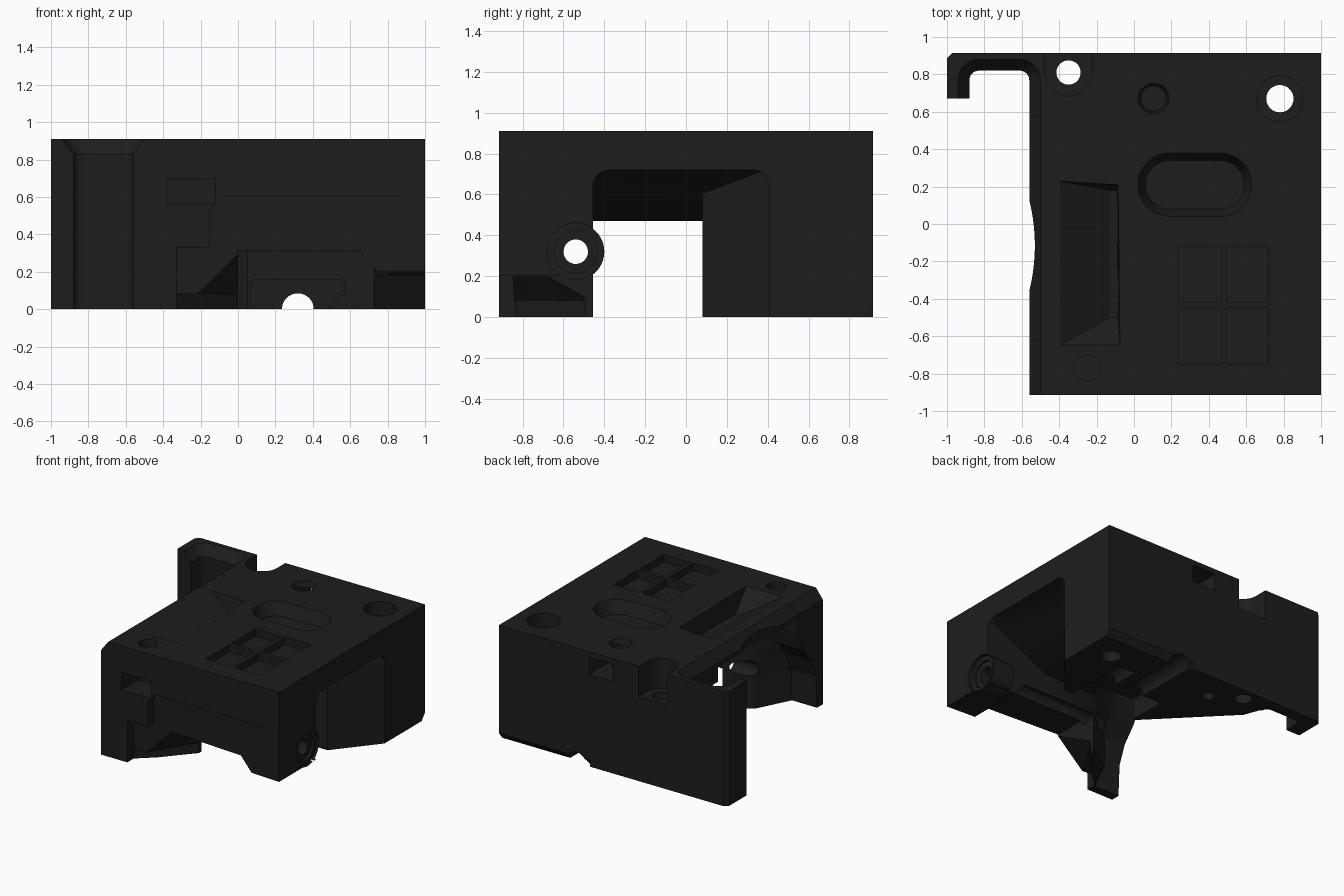
import bpy, bmesh, math

if "Cube" in bpy.data.objects:
    bpy.data.objects.remove(bpy.data.objects["Cube"])

black = bpy.data.materials.new("black_plastic")
black.diffuse_color = (0.0125, 0.0125, 0.0125, 1)
black.use_nodes = True
black.node_tree.nodes["Principled BSDF"].inputs["Base Color"].default_value = black.diffuse_color


def loft(name, a, b):
    """Solid between two matching loops of 3D points."""
    bm = bmesh.new()
    va = [bm.verts.new(p) for p in a]
    vb = [bm.verts.new(p) for p in b]
    n = len(a)
    bm.faces.new(va)
    bm.faces.new(vb)
    for i in range(n):
        j = (i + 1) % n
        bm.faces.new((va[i], va[j], vb[j], vb[i]))
    bmesh.ops.recalc_face_normals(bm, faces=bm.faces)
    me = bpy.data.meshes.new(name)
    bm.to_mesh(me)
    bm.free()
    me.materials.append(black)
    ob = bpy.data.objects.new(name, me)
    bpy.context.collection.objects.link(ob)
    return ob


def at(pts, v, axis='Z'):
    if axis == 'Z':
        return [(p, q, v) for p, q in pts]
    if axis == 'Y':
        return [(p, v, q) for p, q in pts]
    return [(v, p, q) for p, q in pts]


def prism(name, pts, lo, hi, axis='Z'):
    return loft(name, at(pts, lo, axis), at(pts, hi, axis))


def box(name, x0, x1, y0, y1, z0, z1):
    return prism(name, [(x0, y0), (x1, y0), (x1, y1), (x0, y1)], z0, z1)


def arc(p, q, r, a0, a1, n=12):
    ts = [math.radians(a0 + (a1 - a0) * i / n) for i in range(n + 1)]
    return [(p + r * math.cos(t), q + r * math.sin(t)) for t in ts]


def rod(name, p, q, r, lo, hi, axis='Z', n=40):
    return prism(name, arc(p, q, r, 0, 360, n)[:-1], lo, hi, axis)


def stadium(x0, x1, y0, y1):
    r, c = (y1 - y0) / 2, (y0 + y1) / 2
    return arc(x1 - r, c, r, -90, 90, 16) + arc(x0 + r, c, r, 90, 270, 16)


def combine(target, tool, op='DIFFERENCE'):
    m = target.modifiers.new("bool", 'BOOLEAN')
    m.operation, m.solver, m.object = op, 'EXACT', tool
    bpy.context.view_layer.objects.active = target
    bpy.ops.object.modifier_apply(modifier=m.name)
    bpy.data.objects.remove(tool, do_unlink=True)


body = box("cover_body", -0.56, 1, -0.915, 0.915, 0, 0.91)


def cut(tool):
    combine(body, tool)


# cross channel
cut(box("channel", -0.8, 1.2, -0.455, 0.08, -0.2, 0.47))

# right-hand recess: rounded window, sloping ceiling, slanted rear wall
recess = prism("right_recess", [(-0.455, -0.2), (0.41, -0.2)] + arc(0.33, 0.64, 0.08, 0, 90)
               + arc(-0.375, 0.64, 0.08, 90, 180), 0.3, 1.2, 'X')
combine(recess, prism("ceiling", [(0.44, -0.3), (0.44, 0.47), (0.98, 0.72), (1.3, 0.75),
                                  (1.3, -0.3)], -1, 1, 'Y'), 'INTERSECT')
combine(recess, prism("rear_slant", [(0.2, -0.5), (1.3, -0.5), (1.3, 0.5), (1.075, 0.5),
                                     (0.73, 0.08), (0.2, 0.08)], -1, 1), 'INTERSECT')
cut(recess)

# cavity open to the left, its front wall curving inwards with height
cav = [(-0.8, 0.8), (-0.56, 0.8), (-0.5, 0.64), (0.05, 0.08), (0, -0.455), (-0.2, -0.57)]
steps = [(-0.05, -0.845), (0.25, -0.83), (0.4, -0.77), (0.52, -0.67), (0.68, -0.60)]
for (z0, y0), (z1, y1) in zip(steps, steps[1:]):
    cut(loft("left_cavity", at(cav + [(-0.34, y0), (-0.8, y0)], z0),
             at(cav + [(-0.34, y1), (-0.8, y1)], z1 + (0.0 if z1 > 0.6 else 0.001))))
cut(prism("left_cavity_roof", [(-0.8, 0.6), (-0.8, 0.8), (-0.5, 0.8), (-0.40, 0.75),
                               (-0.3, 0.6)], -0.6, 0.4, 'Y'))

# front panel set back, deeper towards the left
panel = [(-0.33, -0.1), (-0.33, 0.33), (-0.15, 0.33), (-0.15, 0.53), (-0.08, 0.6),
         (1.1, 0.6), (1.1, -0.1)]
cut(loft("front_step", at(panel, -1, 'Y'),
         [(x, -0.835 - 0.06 * (x + 0.33), z) for x, z in panel]))

# front arch, with a slanted pocket above a curved foot on its left
cut(prism("front_arch", [(0, -0.1), (0, 0.31), (0.65, 0.31), (0.75, 0.2), (1.2, 0.2),
                         (1.2, -0.1)], -1, -0.42, 'Y'))
cut(loft("slant_pocket", at([(-0.24, 0.08), (0.01, 0.32), (0.01, 0.08)], -0.88, 'Y'),
         at([(-0.02, 0.08), (0.01, 0.11), (0.01, 0.08)], -0.5, 'Y')))
cut(prism("foot_curve", [(-0.33, -1), (-0.33, -0.835), (-0.2, -0.72), (-0.08, -0.58),
                         (0.01, -0.48), (0.01, -1)], -0.1, 0.081))

# bay, cable grooves and edge slope under the rear block
cut(prism("rear_bay", [(0.07, -0.1), (0.57, -0.1)] + arc(0.54, 0.13, 0.03, 0, 90, 5)
          + arc(0.10, 0.13, 0.03, 90, 180, 5), 0.0, 0.38, 'Y'))
cut(rod("cable_groove", 0.32, 0, 0.085, 0, 1.1, 'Y'))
cut(rod("side_groove", 0.57, 0, 0.075, 0, 0.6, 'Y'))
cut(prism("rear_bottom_slope", [(0.865, -0.01), (0.93, 0.07), (0.93, -0.01)], 0.2, 1.1, 'X'))
cut(rod("bottom_hole", -0.13, 0.68, 0.045, -0.1, 0.3))

# shallow scallop in the left side, then the hooked rear wall
cut(rod("side_arc", -1.53, -0.115, 1.0, -0.1, 1, 'Z', 128))
bend = arc(-0.83, 0.77, 0.05, 180, 90, 6) + arc(-0.61, 0.77, 0.05, 90, 0, 6)
wide = arc(-0.83, 0.77, 0.112, 180, 90, 6) + arc(-0.61, 0.77, 0.112, 90, 0, 6)
hook = prism("hook", [(-1, 0.67), (-0.88, 0.67)] + bend + [(-0.5, 0.77), (-0.5, 0.915),
                      (-0.97, 0.915), (-1, 0.885)], 0, 0.91)
combine(body, hook, 'UNION')

# sloped edge around the hook and the left side
cut(loft("edge_slope",
         at([(-0.88, 0.5)] + bend + [(-0.56, -1), (-0.7, -1), (-0.7, 0.5)], 0.83),
         at([(-0.942, 0.5)] + wide + [(-0.498, -1), (-0.7, -1), (-0.7, 0.5)], 0.912)))

# screw boss on the right
combine(body, rod("screw_boss", -0.54, 0.32, 0.14, 0.8, 0.99, 'X'), 'UNION')
cut(rod("boss_recess", -0.54, 0.32, 0.14, 0.97, 1.1, 'X'))
cut(rod("boss_inner", -0.54, 0.32, 0.105, 0.95, 1.1, 'X'))
cut(rod("boss_hole", -0.54, 0.32, 0.06, -0.9, 1.1, 'X'))

# top screw holes and nut slots
cut(rod("rear_left_hole", -0.35, 0.81, 0.065, -0.1, 1))
cut(prism("rear_left_pocket", arc(-0.35, 0.81, 0.125, 180, 360, 20)
          + [(-0.225, 1), (-0.475, 1)], 0.67, 1))
cut(rod("rear_right_hole", 0.78, 0.67, 0.073, -0.1, 1))
cut(rod("rear_right_pocket", 0.78, 0.67, 0.122, 0.8, 1))
cut(loft("rear_mid_funnel", at(arc(0.105, 0.67, 0.065, 0, 351, 39), 0.85),
         at(arc(0.105, 0.67, 0.083, 0, 351, 39), 0.912)))
cut(rod("rear_mid_hole", 0.105, 0.67, 0.065, 0.62, 0.86))
cut(box("rear_nut_slot", 0.0, 0.21, 0.6, 1, 0.73, 0.87))
cut(rod("front_hole", -0.25, -0.77, 0.07, 0.6, 1))
cut(box("front_nut_slot", -0.38, -0.12, -1, -0.70, 0.56, 0.70))

# oval recess, ramp pocket and four small panel recesses in the top
cut(loft("oval_recess", at(stadium(0.06, 0.59, 0.08, 0.34), 0.81),
         at(stadium(0.02, 0.63, 0.04, 0.38), 0.911)))
cut(loft("ramp_pocket",
         at([(-0.13, -0.50), (-0.085, -0.50), (-0.09, 0.18), (-0.13, 0.18)], 0.75),
         at([(-0.4, -0.65), (-0.075, -0.65), (-0.085, 0.21), (-0.4, 0.23)], 0.912)))
for x in (0.24, 0.495):
    for y0, y1 in ((-0.75, -0.45), (-0.42, -0.12)):
        cut(box("panel_recess", x, x + 0.225, y0, y1, 0.85, 1))

bpy.ops.object.select_all(action='DESELECT')
body.select_set(True)
bpy.context.view_layer.objects.active = body
bpy.ops.object.shade_smooth_by_angle(angle=math.radians(30))
